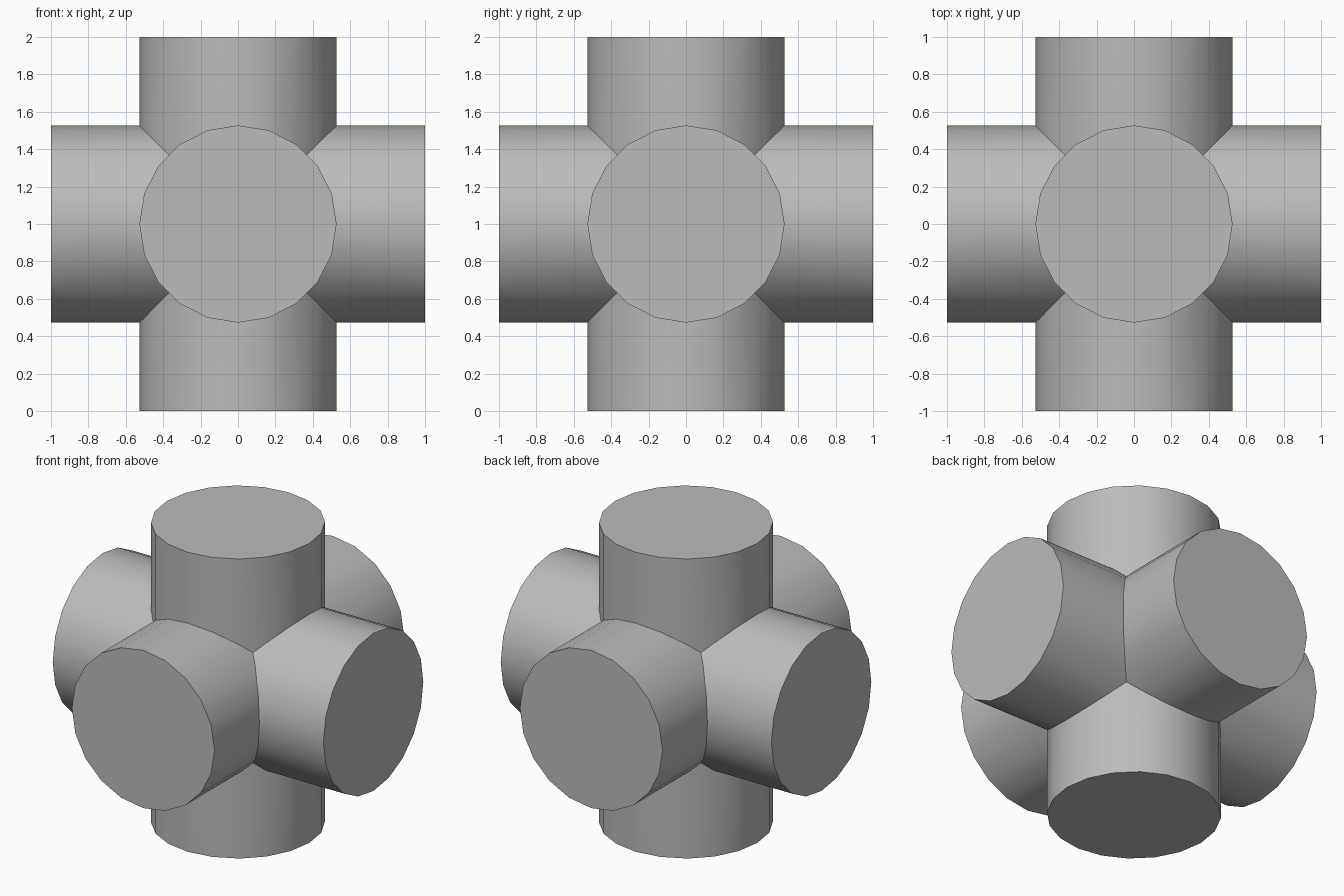
import bpy, bmesh, math
from mathutils import Matrix, Vector

if "Cube" in bpy.data.objects:
    bpy.data.objects.remove(bpy.data.objects["Cube"])

R, HALF, SIDES = 0.527, 1.0, 20

grey = bpy.data.materials.new("mid grey")
grey.diffuse_color = (0.5, 0.5, 0.5, 1)
grey.use_nodes = True
grey.node_tree.nodes["Principled BSDF"].inputs["Base Color"].default_value = grey.diffuse_color

# Pipe cross-section: regular polygon plus a point mid-facet on each diagonal,
# where three pipes meet
angles = [math.tau * i / SIDES for i in range(SIDES)]
section = [Vector((R * math.cos(a), R * math.sin(a))) for a in angles]
inner_r = R * math.cos(math.pi / SIDES)
for k in range(4):
    a = math.radians(45 + 90 * k)
    section.append(Vector((inner_r * math.cos(a), inner_r * math.sin(a))))
section.sort(key=lambda p: math.atan2(p.y, p.x))


def add_arm(bm, turn):
    """Pipe arm with a mitred inner end and a flat outer cap."""
    def vert(p, h):
        return bm.verts.new(turn @ Vector((p.x, p.y, h)))
    inner = [vert(p, max(abs(p.x), abs(p.y))) for p in section]
    outer = [vert(p, HALF) for p in section]
    n = len(section)
    for i in range(n):
        j = (i + 1) % n
        bm.faces.new((inner[i], inner[j], outer[j], outer[i])).smooth = True
    bm.faces.new(outer)


# Six arms along the axes, welded at the mitres
bm = bmesh.new()
for axis, degrees in (("X", 0), ("X", 90), ("X", 180), ("X", 270), ("Y", 90), ("Y", -90)):
    add_arm(bm, Matrix.Rotation(math.radians(degrees), 4, axis))
bmesh.ops.remove_doubles(bm, verts=bm.verts, dist=0.0005)
bmesh.ops.recalc_face_normals(bm, faces=bm.faces)
bmesh.ops.translate(bm, verts=bm.verts, vec=(0, 0, HALF))

mesh = bpy.data.meshes.new("six_way_pipe_joint")
bm.to_mesh(mesh)
bm.free()
mesh.materials.append(grey)
joint = bpy.data.objects.new("six_way_pipe_joint", mesh)
bpy.context.collection.objects.link(joint)

# Smooth pipe walls, crisp caps and mitres
bpy.context.view_layer.objects.active = joint
joint.select_set(True)
bpy.ops.object.shade_smooth_by_angle(angle=math.radians(30))
